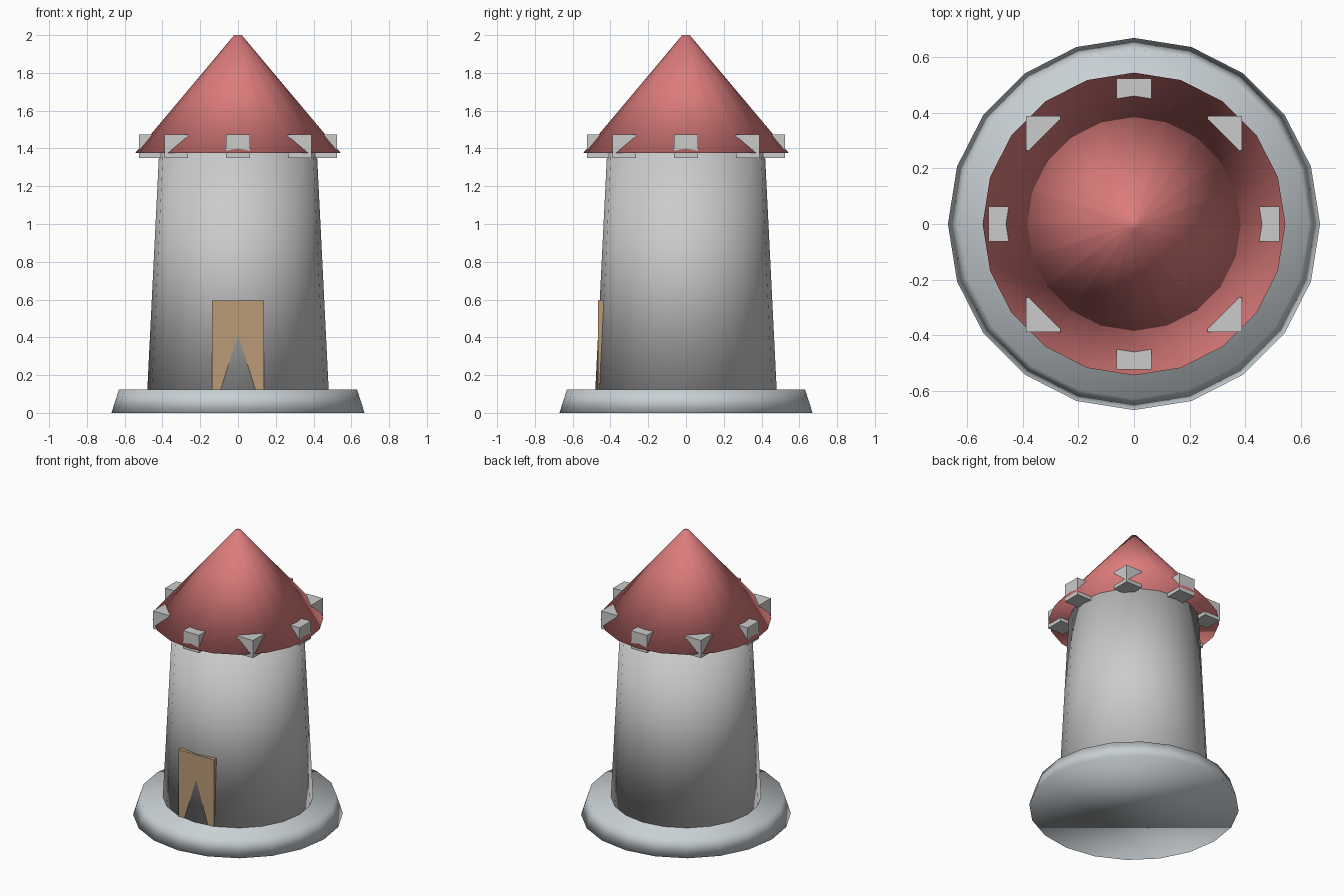
import bpy
from math import cos, sin, pi

if "Cube" in bpy.data.objects:
    bpy.data.objects.remove(bpy.data.objects["Cube"])

SIDES = 20


def paint(obj, name, color):
    mat = bpy.data.materials.new(name)
    mat.diffuse_color = (*color, 1)
    mat.use_nodes = True
    mat.node_tree.nodes["Principled BSDF"].inputs["Base Color"].default_value = mat.diffuse_color
    obj.data.materials.append(mat)


def tapered(name, r_bottom, r_top, z0, z1):
    """Capped, smooth-shaded tapered drum between two heights."""
    bpy.ops.mesh.primitive_cone_add(vertices=SIDES, radius1=r_bottom, radius2=r_top,
                                    depth=z1 - z0, location=(0, 0, (z0 + z1) / 2))
    obj = bpy.context.object
    obj.name = name
    bpy.ops.object.shade_smooth()
    return obj


def box(name, center, size):
    bpy.ops.mesh.primitive_cube_add(size=1, location=center)
    obj = bpy.context.object
    obj.name = name
    obj.scale = size
    bpy.ops.object.transform_apply(location=False, rotation=False, scale=True)
    return obj


# Foundation, tower wall and conical roof
base = tapered("base", 0.67, 0.63, 0, 0.125)
paint(base, "stone", (0.58, 0.63, 0.66))
tower = tapered("tower", 0.48, 0.418, 0.125, 1.375)
roof = tapered("roof", 0.545, 0.02, 1.375, 2.0)
paint(roof, "roof_red", (0.72, 0.2, 0.2))

# Ring of eight axis-aligned battlement blocks poking through the eaves
for i in range(8):
    a = i * pi / 4
    box(f"battlement_{i + 1}", (0.462 * cos(a), 0.462 * sin(a), 1.4125), (0.125,) * 3)

# Door slab, partly sunk into the wall
door = box("door", (0, -0.45, 0.36), (0.274, 0.031, 0.47))
paint(door, "wood", (0.5, 0.33, 0.18))
